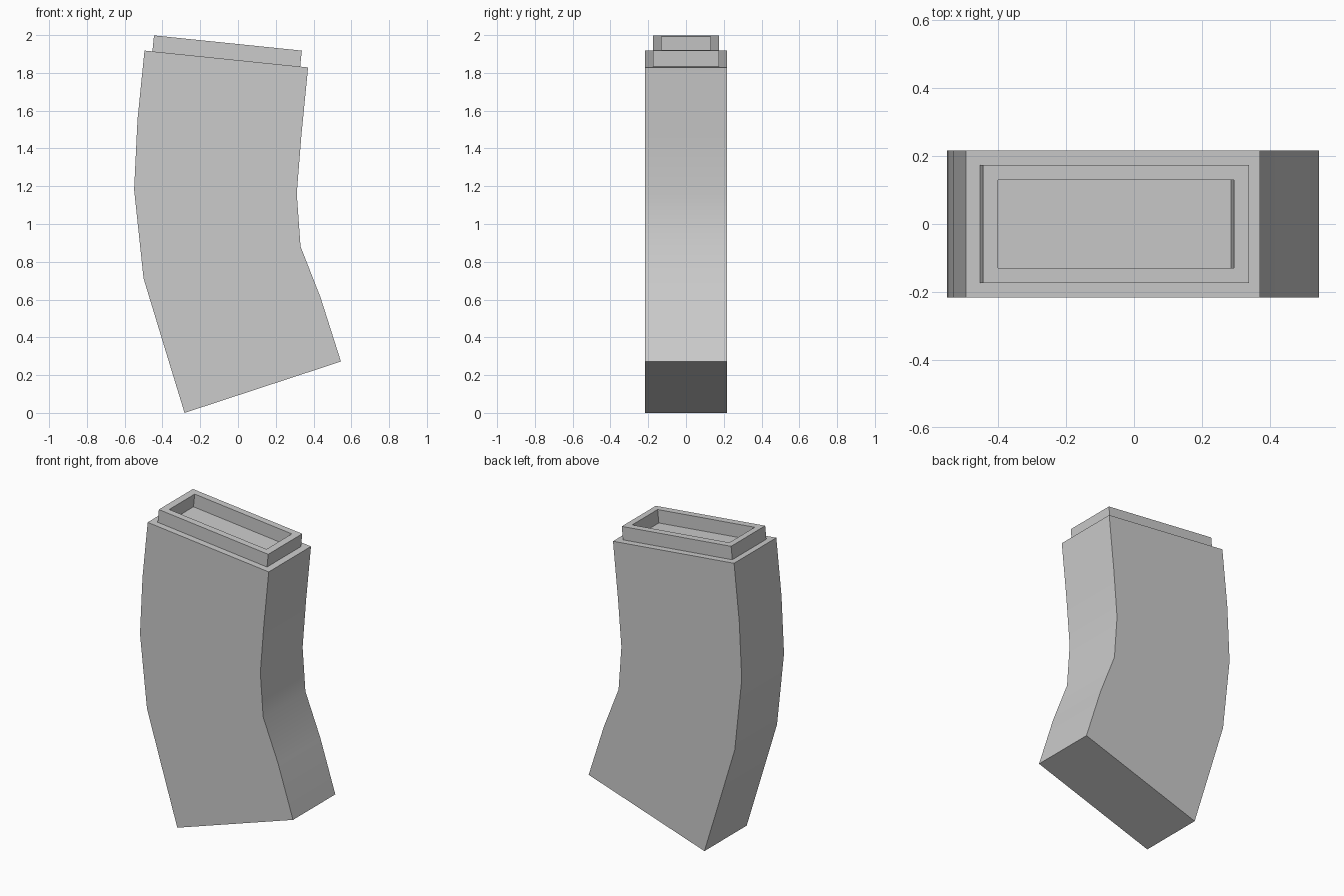
import bpy
import bmesh
import math
from mathutils import Vector

cube = bpy.data.objects.get("Cube")
if cube:
    bpy.data.objects.remove(cube, do_unlink=True)

HALF_DEPTH = 0.216
RIM_STEP = 0.042      # ledge around the collar, and collar wall thickness
RIM_HEIGHT = 0.085

# Curved side profile (x, z): outer edge upwards, then inner edge downwards
OUTER = [(-0.283, 0.0), (-0.39, 0.35), (-0.5, 0.712), (-0.55, 1.182),
         (-0.532, 1.553), (-0.495, 1.918)]
INNER = [(0.371, 1.829), (0.336, 1.474), (0.311, 1.161), (0.331, 0.881),
         (0.437, 0.611), (0.545, 0.272)]

# Plain grey finish
grey = bpy.data.materials.new("plain grey")
grey.use_nodes = True
colour = (0.6, 0.6, 0.6, 1.0)
grey.diffuse_color = colour
grey.node_tree.nodes["Principled BSDF"].inputs["Base Color"].default_value = colour

# Curved box body, extruded from the profile
bm = bmesh.new()
front = bm.faces.new([bm.verts.new((x, -HALF_DEPTH, z)) for x, z in OUTER + INNER])
result = bmesh.ops.extrude_face_region(bm, geom=[front], use_keep_orig=True)
moved = [v for v in result["geom"] if isinstance(v, bmesh.types.BMVert)]
bmesh.ops.translate(bm, verts=moved, vec=(0, 2 * HALF_DEPTH, 0))
bmesh.ops.recalc_face_normals(bm, faces=bm.faces[:])

# Raised collar and recessed opening on the sloping top
top = max(bm.faces, key=lambda f: f.normal.z)
up = Vector(top.normal)


def inset_and_move(face, thickness, height):
    """Inset a face, then push its centre along the top's direction."""
    bmesh.ops.inset_region(bm, faces=[face], thickness=thickness, use_even_offset=True)
    walls = bmesh.ops.extrude_discrete_faces(bm, faces=[face])
    centre = walls["faces"][0]
    bmesh.ops.translate(bm, verts=centre.verts[:], vec=up * height)
    return centre


rim = inset_and_move(top, RIM_STEP, RIM_HEIGHT)
inset_and_move(rim, RIM_STEP + 0.002, -RIM_HEIGHT)
bmesh.ops.recalc_face_normals(bm, faces=bm.faces[:])

mesh = bpy.data.meshes.new("curved_body")
bm.to_mesh(mesh)
bm.free()
mesh.materials.append(grey)
body = bpy.data.objects.new("curved_body", mesh)
bpy.context.collection.objects.link(body)

# Smooth along the curve, sharp at the corners
bpy.context.view_layer.objects.active = body
body.select_set(True)
bpy.ops.object.shade_smooth_by_angle(angle=math.radians(30))
